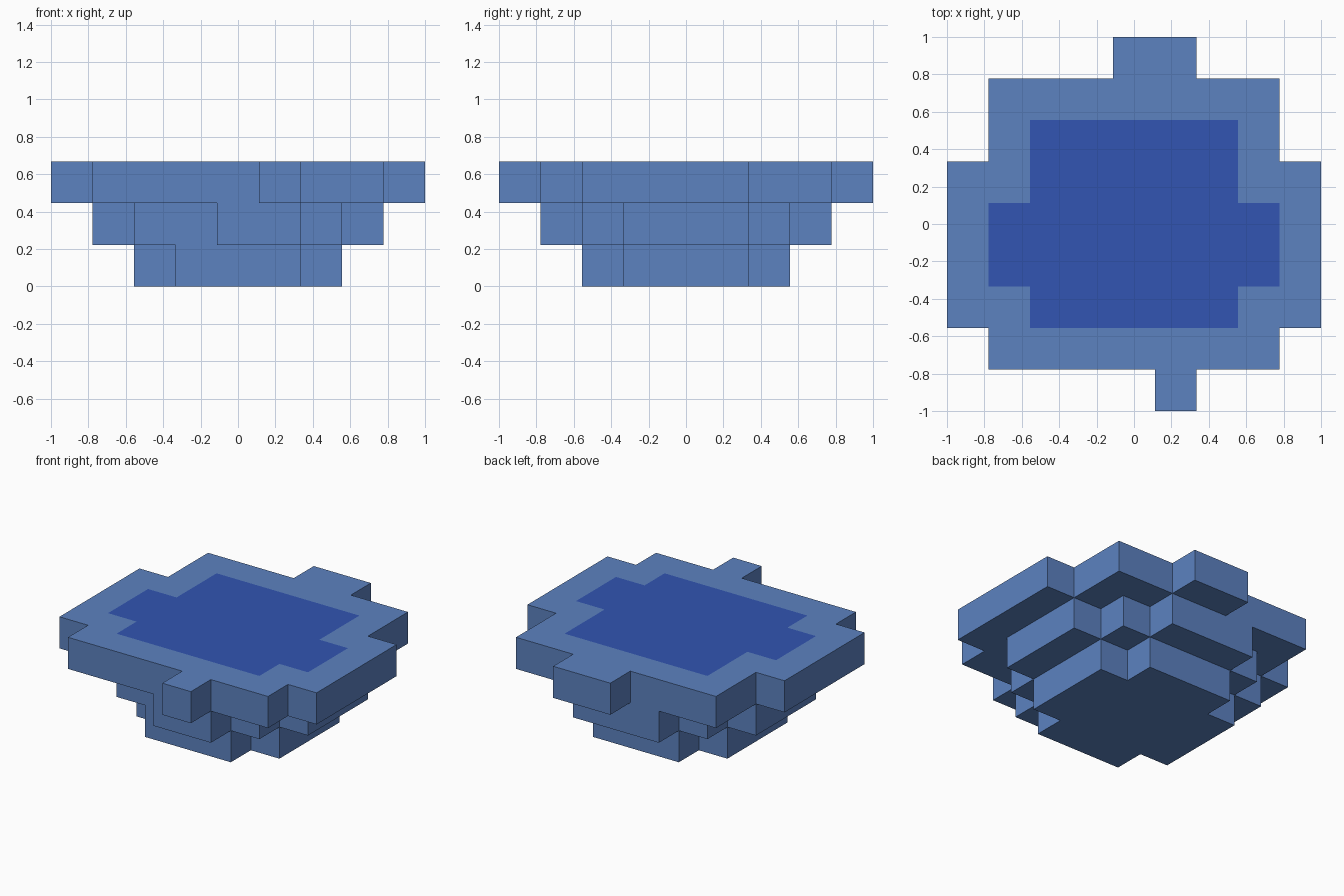
import bpy
import bmesh
from mathutils import Vector

cube = bpy.data.objects.get("Cube")
if cube:
    bpy.data.objects.remove(cube, do_unlink=True)

UNIT = 2 / 9  # edge of one block


def make_material(name, color):
    mat = bpy.data.materials.new(name)
    mat.use_nodes = True
    mat.diffuse_color = color
    bsdf = next(n for n in mat.node_tree.nodes if n.type == 'BSDF_PRINCIPLED')
    bsdf.inputs["Base Color"].default_value = color
    bsdf.inputs["Roughness"].default_value = 0.8
    return mat


def cells(rects):
    """Grid cells covered by rectangles (x0, x1, y0, y1)."""
    return {(x, y) for x0, x1, y0, y1 in rects
            for x in range(x0, x1) for y in range(y0, y1)}


# Stepped layers, from the ground up
layers = [
    cells([(3, 6, 2, 7), (2, 7, 3, 6)]),                             # foot
    cells([(2, 7, 2, 7), (1, 8, 3, 6), (4, 6, 1, 2), (3, 6, 7, 8)]),  # middle step
    cells([(1, 8, 1, 8), (0, 9, 2, 6), (5, 6, 0, 1), (4, 6, 8, 9)]),  # rim
]
water = cells([(2, 7, 2, 7), (1, 8, 3, 5)])
blocks = {(x, y, z) for z, layer in enumerate(layers) for x, y in layer}

# Outer skin of the blocks: one quad per exposed side
bm = bmesh.new()
origin = Vector((-1, -1, 0))
for block in sorted(blocks):
    for axis in range(3):
        for sign in (-1, 1):
            normal = Vector((0, 0, 0))
            normal[axis] = sign
            neighbour = tuple(int(a + b) for a, b in zip(block, normal))
            if neighbour in blocks:
                continue
            u, v = Vector((0, 0, 0)), Vector((0, 0, 0))
            u[(axis + 1) % 3] = 0.5
            v[(axis + 2) % 3] = 0.5 * sign
            centre = Vector(block) + Vector((0.5, 0.5, 0.5)) + normal / 2
            corners = (centre - u - v, centre + u - v, centre + u + v, centre - u + v)
            face = bm.faces.new([bm.verts.new(origin + c * UNIT) for c in corners])
            # Water colours the inner top faces
            is_top = axis == 2 and sign == 1 and block[2] == len(layers) - 1
            face.material_index = int(is_top and block[:2] in water)
bmesh.ops.remove_doubles(bm, verts=bm.verts, dist=0.001)

mesh = bpy.data.meshes.new("stepped_pool")
bm.to_mesh(mesh)
bm.free()
mesh.materials.append(make_material("light blue", (0.107, 0.223, 0.527, 1)))
mesh.materials.append(make_material("deep blue", (0.032, 0.091, 0.445, 1)))
pool = bpy.data.objects.new("stepped_pool", mesh)
bpy.context.collection.objects.link(pool)
